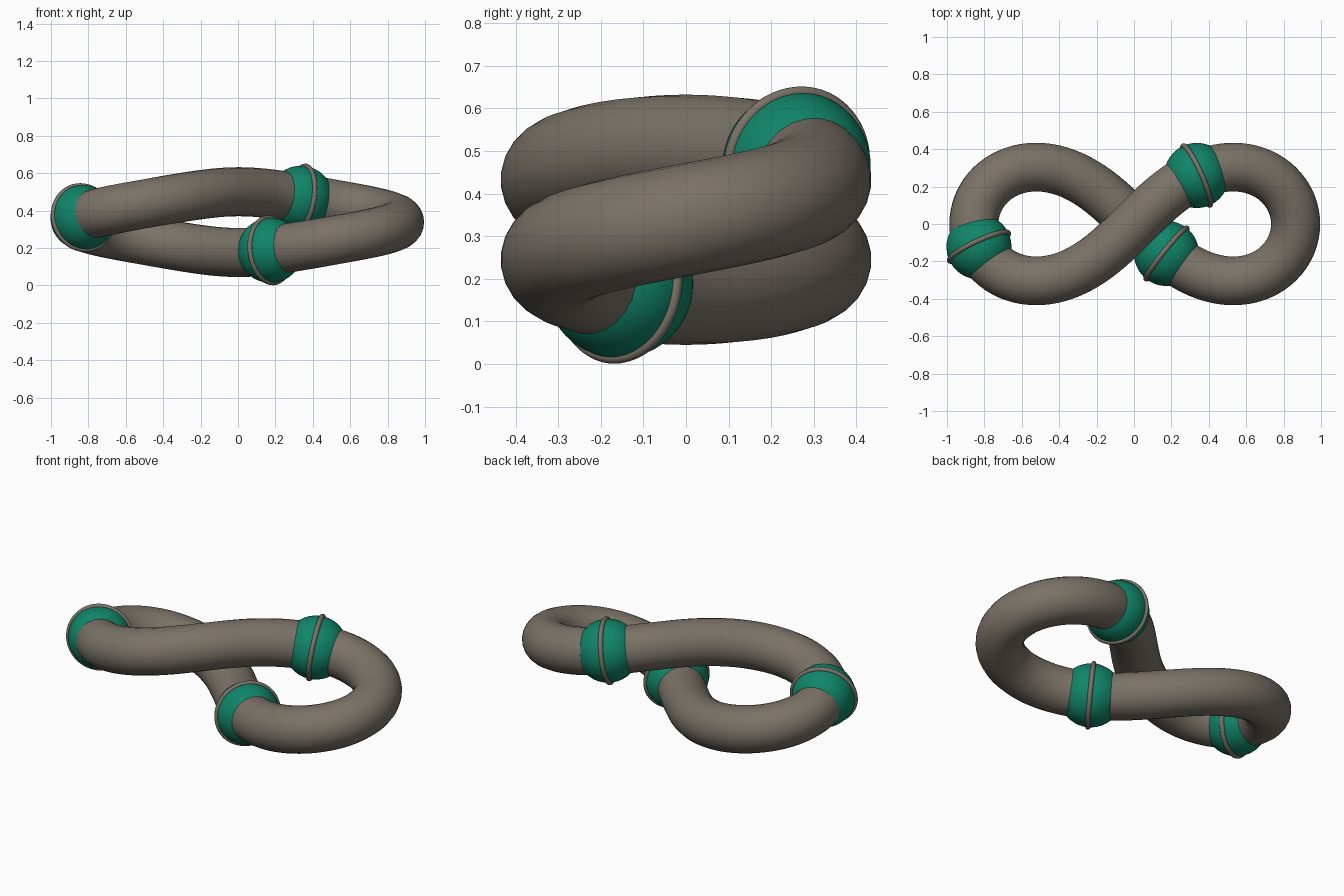
import bpy
from math import sin, cos, pi, tau
from mathutils import Vector

if "Cube" in bpy.data.objects:
    bpy.data.objects.remove(bpy.data.objects["Cube"])

A, TUBE, RISE, MID = 0.86, 0.131, 0.1625, 0.3385


def mat(name, rgb):
    m = bpy.data.materials.new(name)
    m.diffuse_color = (*rgb, 1)
    m.use_nodes = True
    m.node_tree.nodes["Principled BSDF"].inputs["Base Color"].default_value = m.diffuse_color
    return m


stone = mat("warm grey", (0.195, 0.168, 0.135))
green = mat("emerald green", (0.005, 0.235, 0.138))


def path(t):
    """Lemniscate in plan whose strands pass over and under each other."""
    d = 1 + sin(t) ** 2
    return Vector((0.004 + A * cos(t) / d, A * sin(t) * cos(t) / d, MID + RISE * sin(t)))


def finish(name, material):
    ob = bpy.context.object
    ob.name = ob.data.name = name
    ob.data.materials.clear()
    ob.data.materials.append(material)
    bpy.ops.object.shade_smooth()
    return ob


# Figure-eight tube
N = 200
curve = bpy.data.curves.new("tube_path", "CURVE")
curve.dimensions = "3D"
curve.bevel_depth = TUBE
curve.bevel_resolution = 10
spline = curve.splines.new("POLY")
spline.points.add(N - 1)
for i, p in enumerate(spline.points):
    p.co = (*path(tau * i / N), 1)
spline.use_cyclic_u = True
tube = bpy.data.objects.new("figure_eight_tube", curve)
bpy.context.collection.objects.link(tube)
bpy.context.view_layer.objects.active = tube
tube.select_set(True)
bpy.ops.object.convert(target="MESH")
finish("figure_eight_tube", stone)

# Three beads evenly spaced along the path, each with a thin ring around it
for k in range(3):
    t = 0.9 + k * tau / 3
    centre = path(t)
    turn = (path(t + 0.01) - path(t - 0.01)).to_track_quat("Z", "Y").to_euler()
    bpy.ops.mesh.primitive_uv_sphere_add(segments=48, ring_count=32, radius=0.174,
                                         location=centre, rotation=turn)
    finish(f"bead_{k + 1}", green)
    bpy.ops.mesh.primitive_torus_add(major_segments=64, minor_segments=12, major_radius=0.174,
                                     minor_radius=0.0135, location=centre, rotation=turn)
    finish(f"bead_ring_{k + 1}", stone)
